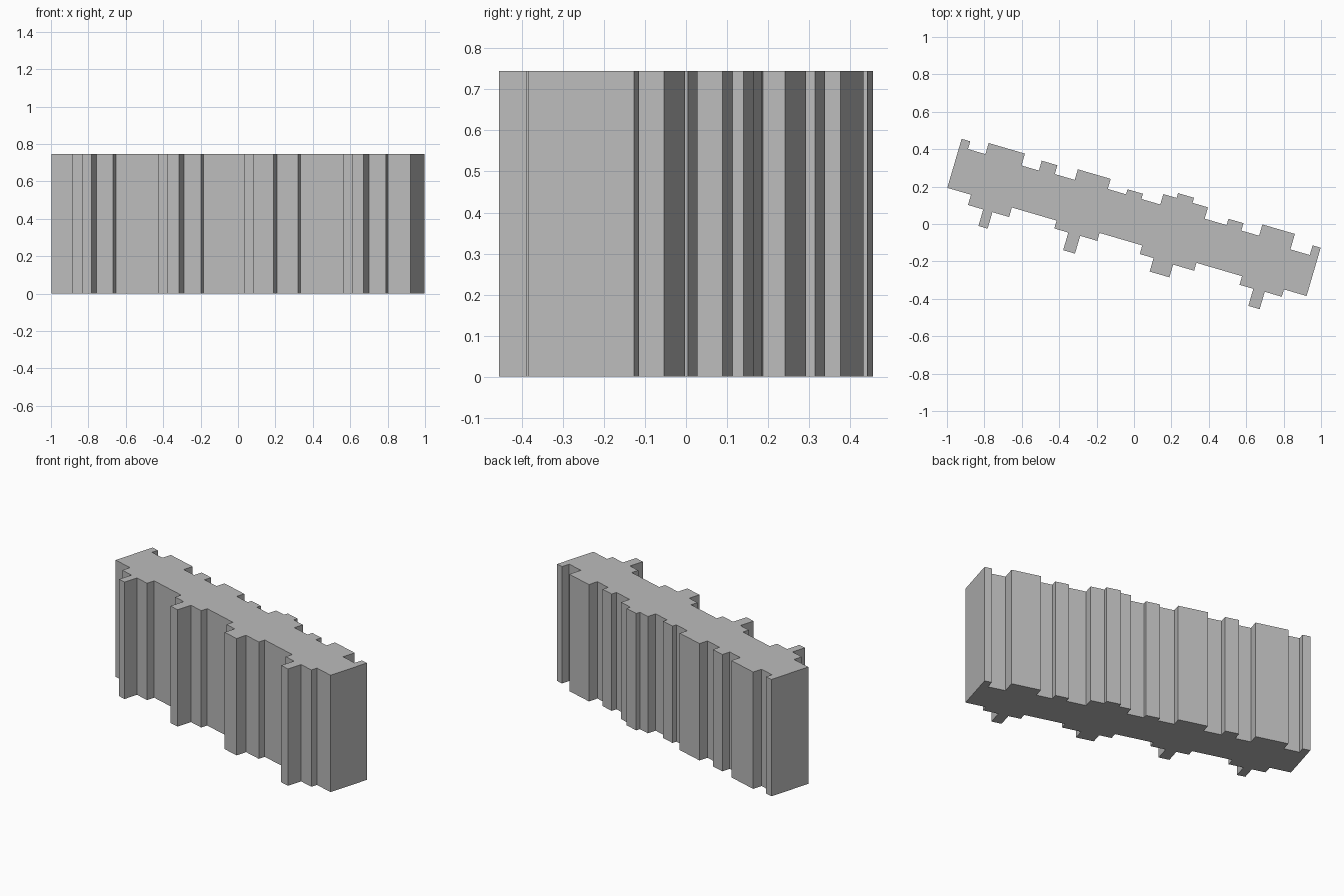
import bpy
import bmesh
from math import radians
from mathutils import Matrix, Vector

HEIGHT = 0.745
TURN = radians(-16.3)
LEFT_END = -1.013

# Stepped facade lines along the block: (where the step ends, its depth)
FRONT_STEPS = [
    (-.881, -.091), (-.796, -.148), (-.745, -.24), (-.652, -.148),
    (-.403, -.095), (-.325, -.139), (-.259, -.237), (-.164, -.138),
    (.074, -.094), (.151, -.142), (.261, -.217), (.378, -.146),
    (.632, -.102), (.709, -.15), (.772, -.245), (.867, -.148),
    (.993, -.107),
]
BACK_STEPS = [
    (-.965, .182), (-.868, .139), (-.666, .201), (-.569, .135),
    (-.482, .19), (-.371, .141), (-.188, .2), (-.086, .144),
    (0, .172), (.105, .143), (.179, .201), (.268, .228),
    (.354, .2), (.476, .137), (.56, .172), (.659, .131),
    (.84, .194), (.948, .108), (.993, .162),
]


def remove_default_cube():
    cube = bpy.data.objects.get("Cube")
    if cube:
        bpy.data.objects.remove(cube, do_unlink=True)


def make_material(name, colour):
    material = bpy.data.materials.new(name)
    material.use_nodes = True
    material.diffuse_color = colour
    shader = material.node_tree.nodes["Principled BSDF"]
    shader.inputs["Base Color"].default_value = colour
    return material


def stepped_line(steps, start):
    """Turn a list of steps into the corner points of a stepped line."""
    points = []
    for end, depth in steps:
        points.append(Vector((start, depth, 0)))
        points.append(Vector((end, depth, 0)))
        start = end
    return points


def extrude_outline(name, outline, height, material):
    """Raise a closed floor outline into a solid block."""
    bm = bmesh.new()
    floor = bm.faces.new([bm.verts.new(point) for point in outline])
    raised = bmesh.ops.extrude_face_region(bm, geom=[floor], use_keep_orig=True)
    top_verts = [g for g in raised["geom"] if isinstance(g, bmesh.types.BMVert)]
    bmesh.ops.translate(bm, verts=top_verts, vec=(0, 0, height))
    bmesh.ops.recalc_face_normals(bm, faces=bm.faces[:])
    mesh = bpy.data.meshes.new(name)
    bm.to_mesh(mesh)
    bm.free()
    mesh.materials.append(material)
    block = bpy.data.objects.new(name, mesh)
    bpy.context.collection.objects.link(block)
    return block


remove_default_cube()
grey = make_material("plain grey", (0.5, 0.5, 0.5, 1))

# Building block: front facade, then the back facade in reverse
outline = stepped_line(FRONT_STEPS, LEFT_END)
outline += reversed(stepped_line(BACK_STEPS, LEFT_END))
building = extrude_outline("building_block", outline, HEIGHT, grey)

# Turn the block to its street angle and centre the footprint
building.data.transform(Matrix.Rotation(TURN, 4, "Z"))
corners = [vert.co for vert in building.data.vertices]
middle_x = (min(c.x for c in corners) + max(c.x for c in corners)) / 2
middle_y = (min(c.y for c in corners) + max(c.y for c in corners)) / 2
building.data.transform(Matrix.Translation((-middle_x, -middle_y, 0)))
